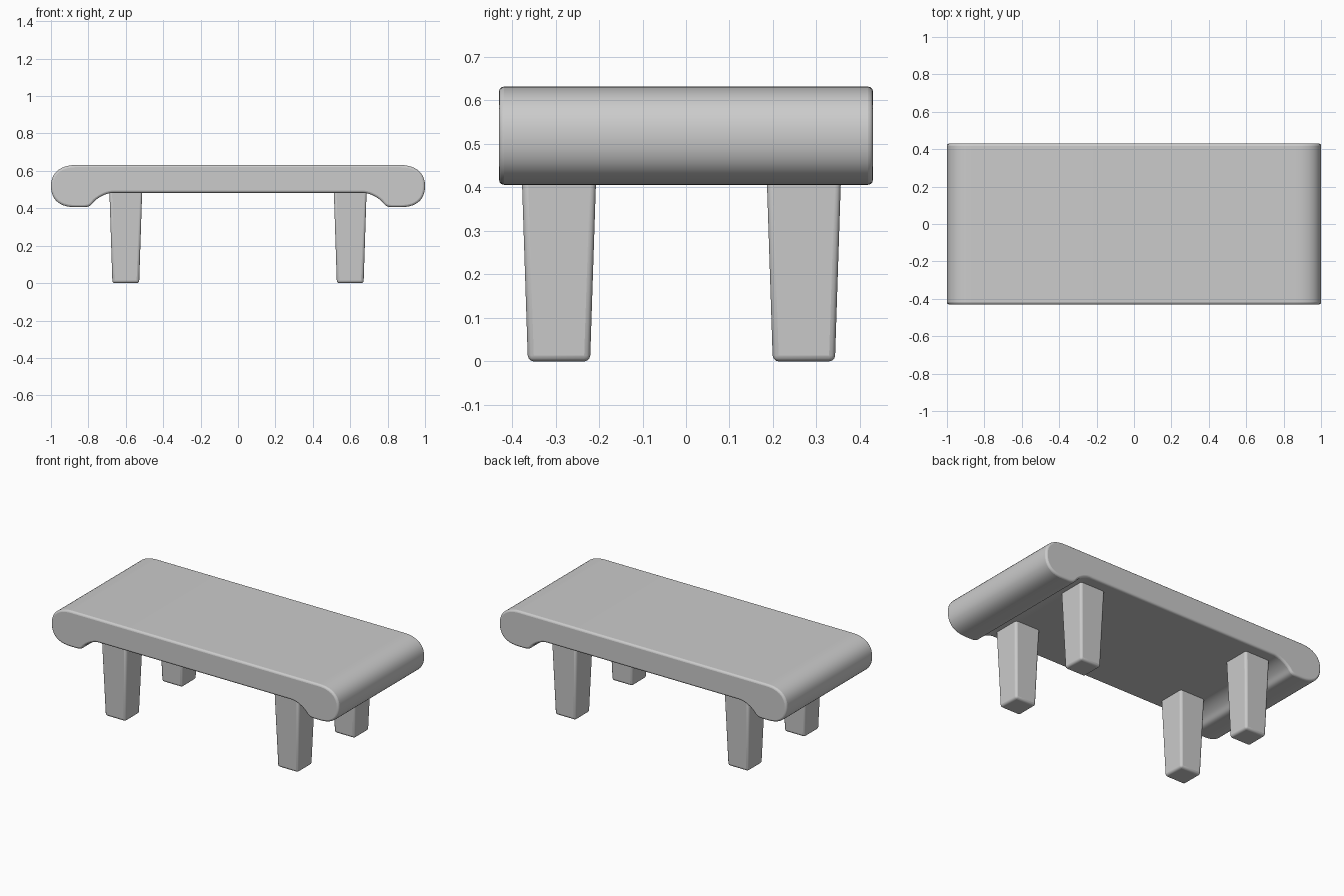
import bpy
import bmesh
from mathutils import Vector
from mathutils.geometry import interpolate_bezier

cube = bpy.data.objects.get("Cube")
if cube:
    bpy.data.objects.remove(cube, do_unlink=True)

grey = bpy.data.materials.new("plain_grey")
grey.use_nodes = True
colour = (0.6, 0.6, 0.6, 1)
grey.diffuse_color = colour
grey.node_tree.nodes["Principled BSDF"].inputs["Base Color"].default_value = colour


def finish(name, bm, bevel):
    """Turn a bmesh into a softly bevelled, smooth shaded object."""
    bmesh.ops.recalc_face_normals(bm, faces=bm.faces)
    mesh = bpy.data.meshes.new(name)
    bm.to_mesh(mesh)
    bm.free()
    mesh.materials.append(grey)
    obj = bpy.data.objects.new(name, mesh)
    bpy.context.collection.objects.link(obj)
    mod = obj.modifiers.new("soft_edges", "BEVEL")
    mod.width = bevel
    mod.segments = 3
    mod.limit_method = "ANGLE"
    mod.angle_limit = 0.8
    bpy.ops.object.select_all(action="DESELECT")
    obj.select_set(True)
    bpy.context.view_layer.objects.active = obj
    bpy.ops.object.shade_smooth_by_angle(angle=0.7)
    return obj


# Table top: scrolled end profile, mirrored and extruded along y
TOP, LIP, UNDER, HALF_DEPTH = 0.632, 0.406, 0.483, 0.43
segments = [
    ((0.86, TOP), (0.95, TOP), (1.0, 0.59), (1.0, 0.52)),
    ((1.0, 0.52), (1.0, 0.45), (0.96, LIP), (0.87, LIP)),
    ((0.83, LIP), (0.78, LIP), (0.785, 0.425), (0.76, 0.445)),
    ((0.76, 0.445), (0.735, 0.465), (0.70, UNDER), (0.665, UNDER)),
]
half = []
for seg in segments:
    for p in interpolate_bezier(*[Vector((x, 0, z)) for x, z in seg], 12):
        if not half or (p - half[-1]).length > 1e-4:
            half.append(p)
outline = half + [Vector((-p.x, 0, p.z)) for p in reversed(half)]

bm = bmesh.new()
face = bm.faces.new([bm.verts.new((p.x, -HALF_DEPTH, p.z)) for p in outline])
ext = bmesh.ops.extrude_face_region(bm, geom=[face], use_keep_orig=True)
new_verts = [g for g in ext["geom"] if isinstance(g, bmesh.types.BMVert)]
bmesh.ops.translate(bm, verts=new_verts, vec=(0, 2 * HALF_DEPTH, 0))
finish("table_top", bm, 0.012)


# Legs: square tapered posts, wider at the top
def leg(name, x, y):
    height = UNDER + 0.02
    bm = bmesh.new()
    bmesh.ops.create_cube(bm, size=2)
    for v in bm.verts:
        r = 0.088 if v.co.z > 0 else 0.0715
        v.co = (x + v.co.x * r, y + v.co.y * r, height if v.co.z > 0 else 0)
    finish(name, bm, 0.014)


for side, x in (("left", 0.6), ("right", -0.6)):
    leg("front_leg_" + side, x, -0.292)
    leg("back_leg_" + side, x, 0.271)
